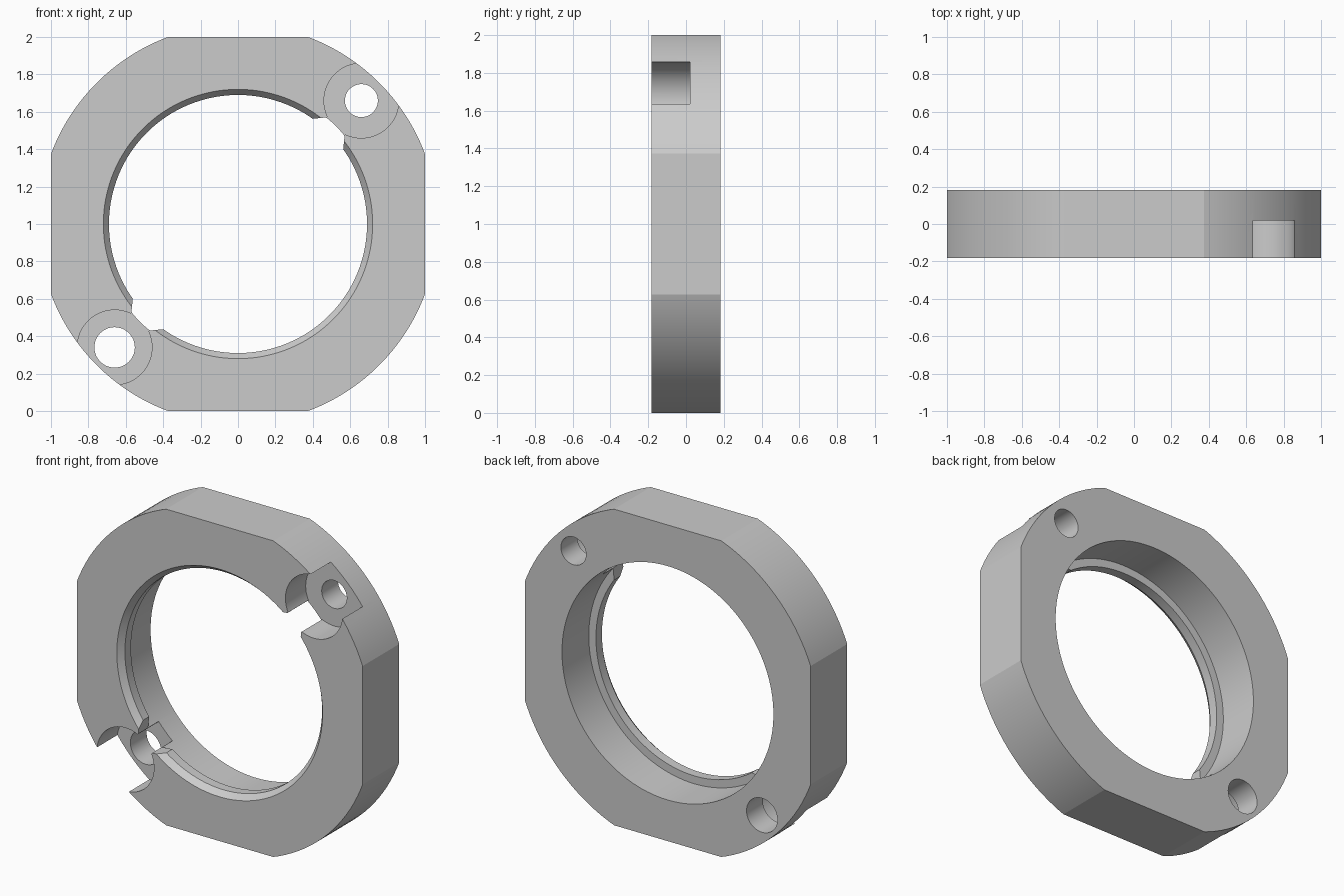
import bpy, bmesh, math
from mathutils import Matrix, Vector

cube = bpy.data.objects.get("Cube")
if cube:
    bpy.data.objects.remove(cube, do_unlink=True)

HALF = 0.183      # half thickness
CENTRE_Z = 1.0
FLOOR = 0.02      # depth of the screw pockets
BOLT = 0.933      # distance of the screws from the axis

grey = bpy.data.materials.new("light grey metal")
grey.use_nodes = True
COLOUR = (0.6, 0.6, 0.6, 1)
grey.diffuse_color = COLOUR
grey.node_tree.nodes["Principled BSDF"].inputs["Base Color"].default_value = COLOUR


def make_object(name, bm):
    bmesh.ops.recalc_face_normals(bm, faces=bm.faces)
    mesh = bpy.data.meshes.new(name)
    bm.to_mesh(mesh)
    bm.free()
    mesh.materials.append(grey)
    obj = bpy.data.objects.new(name, mesh)
    bpy.context.collection.objects.link(obj)
    return obj


def lathe(name, profile, steps=128):
    """Revolve a closed (radius, y) section around the y axis."""
    bm = bmesh.new()
    rings = []
    for i in range(steps):
        a = math.tau * i / steps
        rings.append([bm.verts.new((r * math.cos(a), y, CENTRE_Z + r * math.sin(a)))
                      for r, y in profile])
    n = len(profile)
    for i in range(steps):
        a, b = rings[i], rings[(i + 1) % steps]
        for j in range(n):
            k = (j + 1) % n
            bm.faces.new((a[j], a[k], b[k], b[j]))
    return make_object(name, bm)


def prism(name, outline, y0, y1):
    """Extrude an (x, z) outline along y."""
    bm = bmesh.new()
    face = bm.faces.new([bm.verts.new((x, y0, z)) for x, z in outline])
    new = bmesh.ops.extrude_face_region(bm, geom=[face])["geom"]
    bmesh.ops.translate(bm, vec=(0, y1 - y0, 0),
                        verts=[v for v in new if isinstance(v, bmesh.types.BMVert)])
    return make_object(name, bm)


def circle(x, z, r, steps=64):
    return [(x + r * math.cos(math.tau * i / steps),
             z + r * math.sin(math.tau * i / steps)) for i in range(steps)]


def cut(target, cutter, operation="DIFFERENCE"):
    cutter.hide_render = True
    mod = target.modifiers.new("cut", "BOOLEAN")
    mod.operation = operation
    mod.solver = "EXACT"
    mod.object = cutter
    bpy.context.view_layer.objects.active = target
    bpy.ops.object.modifier_apply(modifier=mod.name)
    bpy.data.objects.remove(cutter, do_unlink=True)


# Ring with a chamfered retaining lip at the front of the bore
ring = lathe("retaining_ring", [
    (0.72, -HALF), (1.068, -HALF), (1.068, HALF), (0.74, HALF),
    (0.74, -0.085), (0.69, -0.085), (0.69, -0.145)])

# Four flats around the outside
flats = [(-1, 0), (1, 0), (1, 2), (-1, 2)]
cut(ring, prism("flats_cutter", flats, -1, 1), "INTERSECT")

# Screw pockets, lip gaps and through holes on opposite corners
for side, hole_radius in ((1, 0.088), (-1, 0.108)):
    out = Vector((side, side)).normalized()
    across = Vector((-out.y, out.x))
    x, z = out.x * BOLT, CENTRE_Z + out.y * BOLT
    cut(ring, prism("pocket_cutter", circle(x, z, 0.2), -1, FLOOR))
    gap = [(0.6, -0.165), (0.682, -0.114), (0.738, -0.068), (0.82, -0.068),
           (0.82, 0.068), (0.738, 0.068), (0.682, 0.114), (0.6, 0.165)]
    points = [out * r + across * w + Vector((0, CENTRE_Z)) for r, w in gap]
    cut(ring, prism("gap_cutter", [tuple(p) for p in points], -1, FLOOR))
    cut(ring, prism("hole_cutter", circle(x, z, hole_radius), -1, 1))

# Smooth the round walls, keep the machined edges sharp
bpy.ops.object.select_all(action="DESELECT")
ring.select_set(True)
bpy.context.view_layer.objects.active = ring
bpy.ops.object.shade_smooth_by_angle(angle=math.radians(15))
